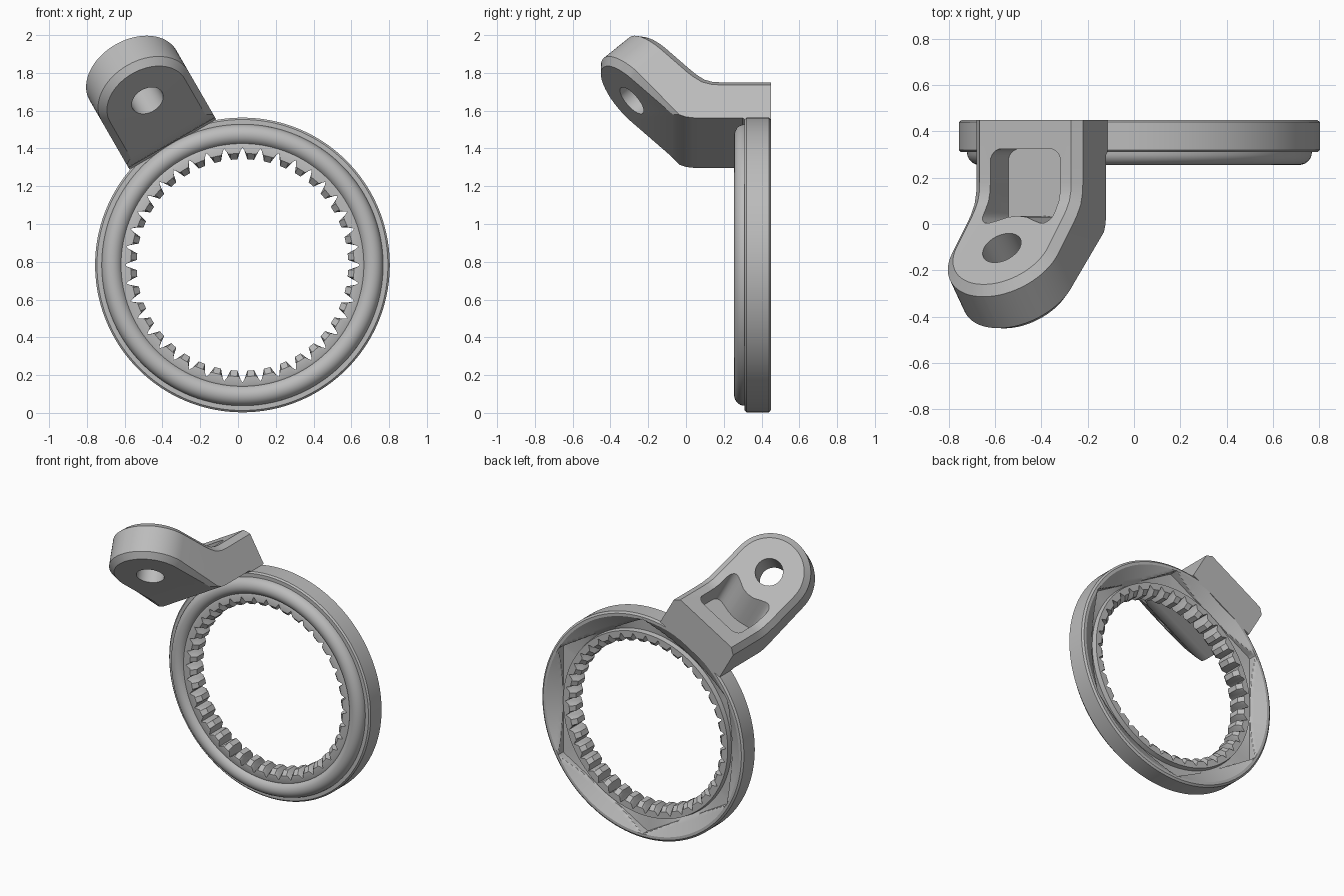
import bpy, bmesh
from math import pi, sin, cos, radians
from mathutils import Matrix

if "Cube" in bpy.data.objects:
    bpy.data.objects.remove(bpy.data.objects["Cube"])

grey = bpy.data.materials.new("plain grey")
grey.use_nodes = True
grey.diffuse_color = (0.5, 0.5, 0.5, 1)
grey.node_tree.nodes["Principled BSDF"].inputs["Base Color"].default_value = (0.5, 0.5, 0.5, 1)

CENTRE = Matrix.Translation((0.0235, 0, 0.783))
ARM = CENTRE @ Matrix.Rotation(radians(-30), 4, 'Y')   # x across, y depth, z outward


def make_object(name, bm, matrix):
    bmesh.ops.recalc_face_normals(bm, faces=bm.faces)
    mesh = bpy.data.meshes.new(name)
    bm.to_mesh(mesh)
    bm.free()
    mesh.materials.append(grey)
    obj = bpy.data.objects.new(name, mesh)
    obj.matrix_world = matrix
    bpy.context.collection.objects.link(obj)
    return obj


def activate(obj):
    bpy.ops.object.select_all(action='DESELECT')
    obj.select_set(True)
    bpy.context.view_layer.objects.active = obj


def prism(points, offset):
    bm = bmesh.new()
    face = bm.faces.new([bm.verts.new(p) for p in points])
    new = bmesh.ops.extrude_face_region(bm, geom=[face])["geom"]
    bmesh.ops.translate(bm, vec=offset, verts=[v for v in new if isinstance(v, bmesh.types.BMVert)])
    bmesh.ops.recalc_face_normals(bm, faces=bm.faces)
    return bm


def cut(obj, cutter):
    activate(obj)
    mod = obj.modifiers.new("cut", 'BOOLEAN')
    mod.operation, mod.solver, mod.object = 'DIFFERENCE', 'EXACT', cutter
    bpy.ops.object.modifier_apply(modifier=mod.name)
    bpy.data.objects.remove(cutter)


# Ring with internal teeth, lofted as closed rows around the axis
TEETH, STEPS = 40, 10
COUNT = TEETH * STEPS


def circle(r):
    return lambda i: r


def teeth(height):
    """Radius of a toothed row, with the tips cut off at a share of full height."""
    def radius(i):
        f = (i % STEPS) / STEPS
        t = min(max((min(f, 1 - f) - 0.04) / 0.26, 0), 1)
        return 0.622 - 0.062 * min(t, height)
    return radius


def recess(cone):
    """Conical recess whose wall is widened by a six-sided pocket."""
    def radius(i):
        a = (2 * pi * i / COUNT + pi / 6) % (pi / 3) - pi / 6
        return max(cone, min(0.752, 0.652 / cos(a)))
    return radius


rows = [(0.45, circle(0.767)), (0.44, circle(0.78)), (0.32, circle(0.78)), (0.31, circle(0.77))]
for k in range(13):                                     # rounded front bead
    a = pi * k / 12 * 0.83
    rows.append((0.31 - 0.055 * sin(a), circle(0.69 + 0.055 * cos(a))))
rows += [(0.278, circle(0.635)), (0.278, teeth(0.5)), (0.31, teeth(1)),
         (0.385, teeth(1)), (0.415, teeth(0.5)), (0.415, circle(0.637)), (0.382, circle(0.643))]
for k in range(8):                                      # recess at the back
    rows.append((0.39 + 0.06 * k / 7, recess(0.648 + 0.1 * k / 7)))

bm = bmesh.new()
loops = []
for y, radius in rows:
    angles = [2 * pi * i / COUNT for i in range(COUNT)]
    loops.append([bm.verts.new((radius(i) * cos(a), y, radius(i) * sin(a)))
                  for i, a in enumerate(angles)])
for n, loop in enumerate(loops):
    after = loops[(n + 1) % len(loops)]
    for i in range(COUNT):
        j = (i + 1) % COUNT
        bm.faces.new((loop[i], loop[j], after[j], after[i]))
ring = make_object("toothed_ring", bm, CENTRE)

# Bent mounting arm: side profile extruded across, end rounded, rims chamfered
HALF = 0.265
profile = [(0.45, 0.737), (0.31, 0.737), (0.3, 0.747), (0.04, 0.747), (0, 0.752), (-0.035, 0.766),
           (-0.07, 0.788), (-0.477, 1.195), (-0.287, 1.372), (0.03, 1.055), (0.06, 1.028),
           (0.1, 1.0), (0.14, 0.988), (0.18, 0.985), (0.45, 0.985)]
bm = prism([(-HALF, y, d) for y, d in profile], (2 * HALF, 0, 0))
tip = [e for e in bm.edges if all(v.co.y < -0.2 for v in e.verts)
       and abs(e.verts[0].co.x - e.verts[1].co.x) < 0.01]
bmesh.ops.bevel(bm, geom=tip, offset=HALF - 0.001, offset_type='OFFSET',
                segments=16, profile=0.5, affect='EDGES')
rims = [e for e in bm.edges if len(e.link_faces) == 2 and e.calc_face_angle() > radians(60)
        and not all(v.co.y > 0.449 for v in e.verts)
        and not all(v.co.y > -0.08 and v.co.z < 0.8 for v in e.verts)]
bmesh.ops.bevel(bm, geom=rims, offset=0.037, offset_type='OFFSET',
                segments=1, profile=0.5, affect='EDGES')
arm = make_object("mounting_arm", bm, ARM)

# Bolt hole, square to the tilted end
bm = bmesh.new()
bmesh.ops.create_cone(bm, cap_ends=True, segments=48, radius1=0.089, radius2=0.089, depth=0.6)
bmesh.ops.transform(bm, verts=bm.verts, matrix=Matrix.Translation((0, -0.195, 1.097))
                    @ Matrix.Rotation(radians(-45), 4, 'X'))
cut(arm, make_object("hole_cutter", bm, ARM))

# Rounded pocket in the upper face, curving around the hole
outline = [(-0.175, 0.325), (-0.175, -0.01), (-0.09, 0.015), (-0.045, 0.03), (0, 0.035),
           (0.045, 0.03), (0.09, 0.015), (0.175, -0.01), (0.175, 0.325)]
bm = prism([(x, y, 0.83) for x, y in outline], (0, 0, 0.5))
corners = [e for e in bm.edges if abs(e.verts[0].co.z - e.verts[1].co.z) > 0.1
           and abs(e.verts[0].co.x) > 0.17]
bmesh.ops.bevel(bm, geom=corners, offset=0.055, offset_type='OFFSET',
                segments=6, profile=0.5, affect='EDGES')
cut(arm, make_object("pocket_cutter", bm, ARM))

for obj in (ring, arm):
    activate(obj)
    bpy.ops.object.shade_smooth_by_angle(angle=radians(28))
